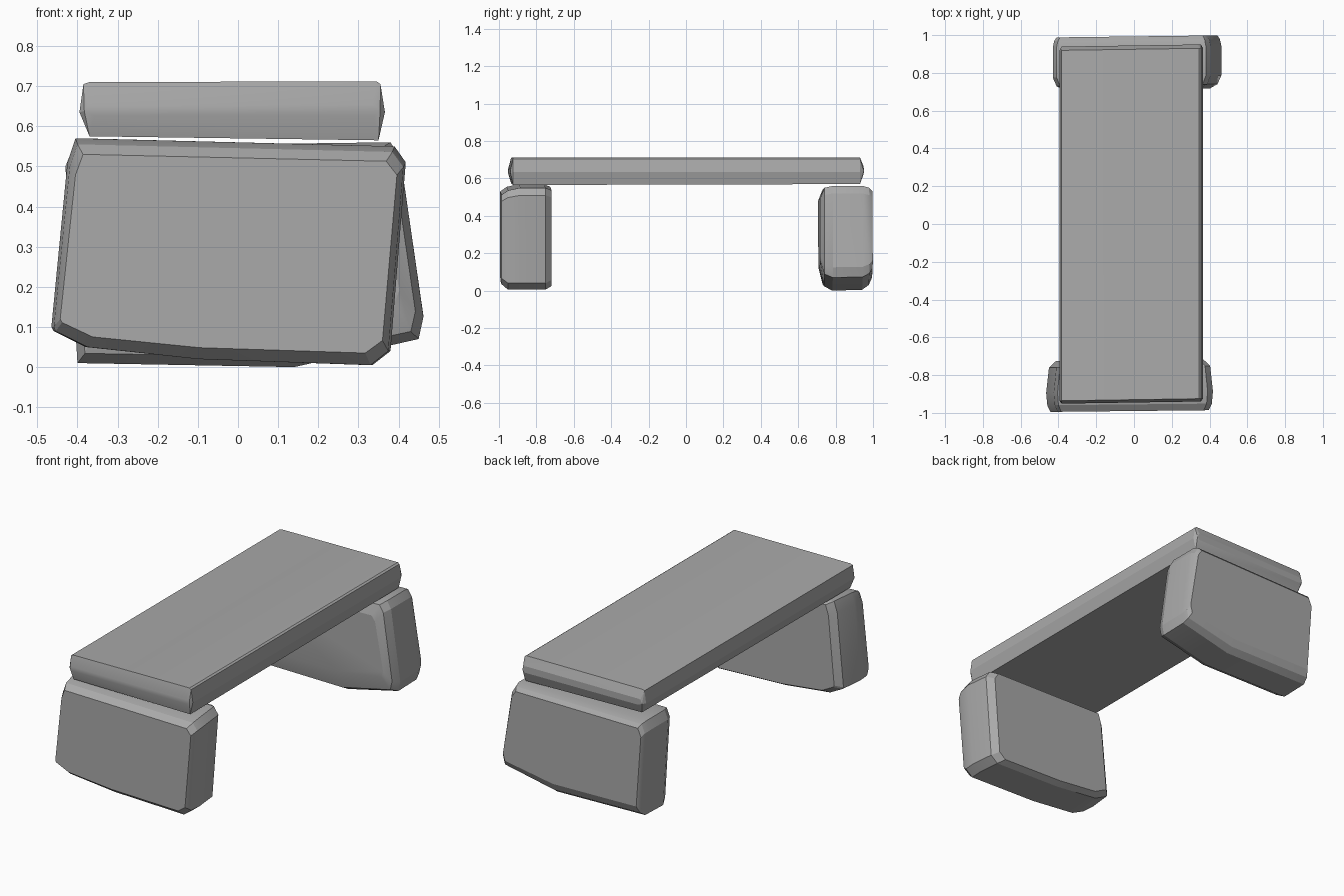
import bpy
import bmesh
import math

if "Cube" in bpy.data.objects:
    bpy.data.objects.remove(bpy.data.objects["Cube"], do_unlink=True)

stone = bpy.data.materials.new("grey stone")
stone.use_nodes = True
grey = (0.4, 0.4, 0.4, 1)
stone.diffuse_color = grey
stone.node_tree.nodes["Principled BSDF"].inputs["Base Color"].default_value = grey


def block(name, outline, rings, shear=0.0, smooth=20):
    """Hewn block: an x-z outline repeated along y, each ring (y, side inset, top inset, base inset)."""
    xs, zs = zip(*outline)
    cx, cz = (min(xs) + max(xs)) / 2, (min(zs) + max(zs)) / 2
    hx, hz = (max(xs) - min(xs)) / 2, (max(zs) - min(zs)) / 2
    bm = bmesh.new()
    for y, side, top, base in rings:
        for x, z in outline:
            cut = top if z > cz else base
            bm.verts.new((cx + (x - cx) * (1 - side / hx),
                          y + shear * x,
                          cz + (z - cz) * (1 - cut / hz)))
    bmesh.ops.convex_hull(bm, input=bm.verts)
    loose = [v for v in bm.verts if not v.link_faces]
    bmesh.ops.delete(bm, geom=loose, context="VERTS")
    bmesh.ops.dissolve_limit(bm, angle_limit=math.radians(1),
                             verts=bm.verts, edges=bm.edges)
    bmesh.ops.recalc_face_normals(bm, faces=bm.faces)
    mesh = bpy.data.meshes.new(name)
    bm.to_mesh(mesh)
    bm.free()
    mesh.materials.append(stone)
    obj = bpy.data.objects.new(name, mesh)
    bpy.context.collection.objects.link(obj)
    bpy.ops.object.select_all(action="DESELECT")
    obj.select_set(True)
    bpy.context.view_layer.objects.active = obj
    bpy.ops.object.shade_smooth_by_angle(angle=math.radians(smooth))
    return obj


# Seat slab with bevelled rim
block("seat_slab",
      [(-0.395, 0.635), (-0.385, 0.705), (-0.37, 0.71), (0.345, 0.712), (0.355, 0.705),
       (0.366, 0.635), (0.35, 0.565), (-0.37, 0.575)],
      [(-0.945, 0.012, 0.06, 0.06), (-0.93, 0, 0, 0),
       (0.925, 0, 0, 0.005), (0.945, 0.012, 0.05, 0.06)], shear=0.015)

# Front support, leaning
block("front_support",
      [(-0.465, 0.10), (-0.425, 0.51), (-0.405, 0.57), (0.39, 0.55), (0.418, 0.51),
       (0.38, 0.04), (0.335, 0.005), (-0.10, 0.02), (-0.38, 0.05), (-0.46, 0.09)],
      [(-0.99, 0.022, 0.04, 0.03), (-0.955, 0.006, 0.015, 0.0),
       (-0.89, 0, 0, 0), (-0.755, 0.015, 0, 0), (-0.722, 0.05, 0.015, 0.02)],
      shear=0.01)

# Back support, leaning the other way
block("back_support",
      [(-0.40, 0.01), (-0.43, 0.50), (-0.41, 0.55), (0.38, 0.56), (0.405, 0.52),
       (0.462, 0.125), (0.45, 0.07), (0.14, 0.0), (-0.39, 0.01)],
      [(0.712, 0.06, 0.07, 0.12), (0.735, 0.02, 0.01, 0.025), (0.78, 0, 0, 0),
       (0.94, 0, 0, 0.005), (0.975, 0.008, 0.01, 0.03), (0.993, 0.02, 0.03, 0.07)],
      shear=0.012)
